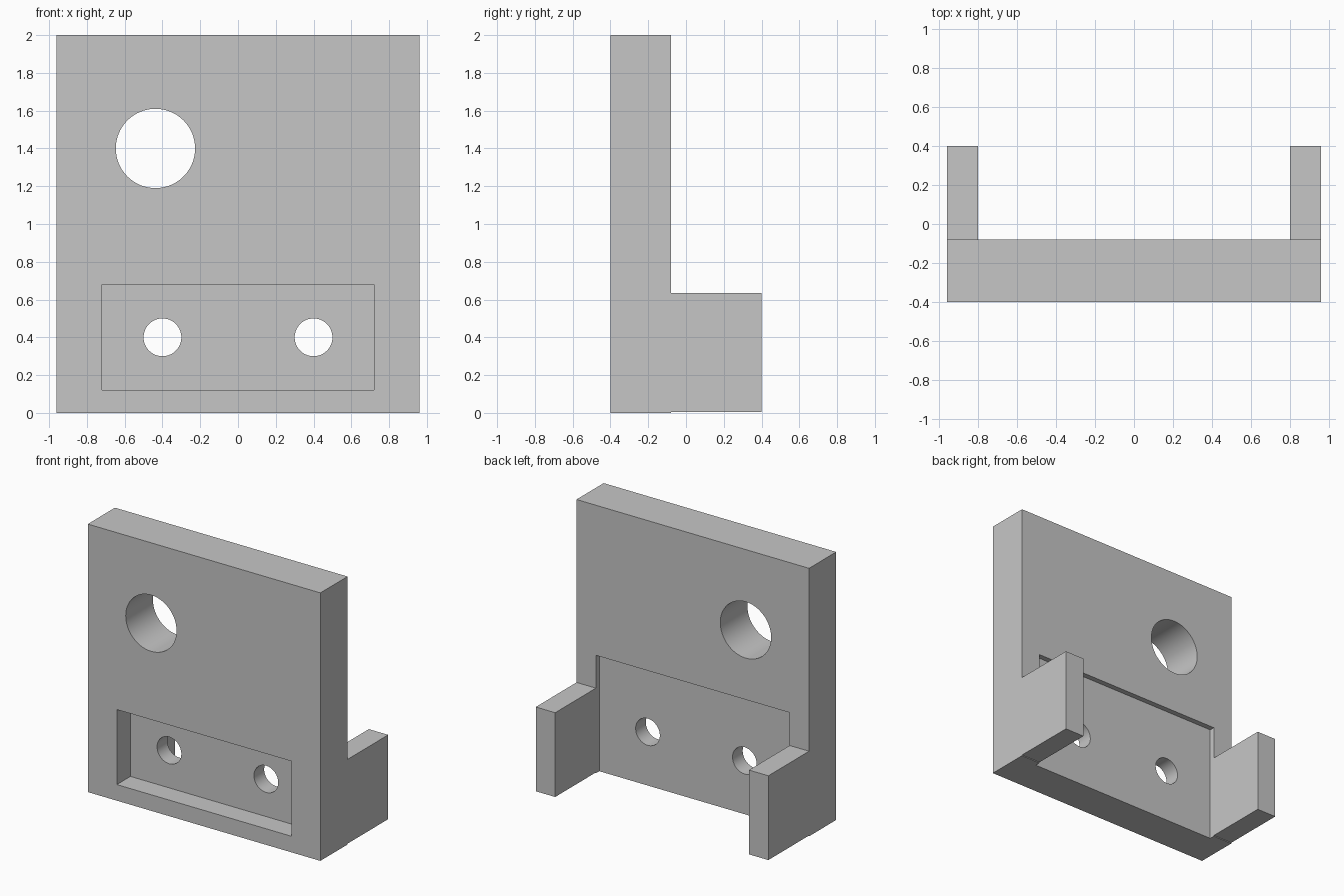
import bpy
import math

cube = bpy.data.objects.get("Cube")
if cube:
    bpy.data.objects.remove(cube, do_unlink=True)

grey = bpy.data.materials.new("light grey")
grey.use_nodes = True
colour = (0.565, 0.565, 0.565, 1)
grey.diffuse_color = colour
grey.node_tree.nodes["Principled BSDF"].inputs["Base Color"].default_value = colour


def box(name, low, high):
    """Box between two opposite corners."""
    centre = [(a + b) / 2 for a, b in zip(low, high)]
    bpy.ops.mesh.primitive_cube_add(size=1, location=centre)
    ob = bpy.context.object
    ob.name = name
    ob.scale = [b - a for a, b in zip(low, high)]
    bpy.ops.object.transform_apply(location=True, rotation=False, scale=True)
    ob.data.materials.append(grey)
    return ob


def drill(name, x, z, radius):
    """Cylinder along y for a through hole."""
    bpy.ops.mesh.primitive_cylinder_add(
        vertices=64, radius=radius, depth=2,
        location=(x, 0, z), rotation=(math.pi / 2, 0, 0))
    ob = bpy.context.object
    ob.name = name
    ob.data.materials.append(grey)
    return ob


def combine(target, tool, operation):
    """Apply a boolean and discard the tool."""
    tool.hide_render = True
    mod = target.modifiers.new("boolean", "BOOLEAN")
    mod.operation = operation
    mod.solver = "EXACT"
    mod.object = tool
    bpy.context.view_layer.objects.active = target
    bpy.ops.object.modifier_apply(modifier=mod.name)
    bpy.data.objects.remove(tool, do_unlink=True)


# Upright plate
plate = box("mounting_plate", (-0.96, -0.4, 0), (0.96, -0.08, 2))

# Front pocket and shallow back recess open at the bottom
combine(plate, box("front_pocket", (-0.72, -0.6, 0.12), (0.72, -0.24, 0.68)), "DIFFERENCE")
combine(plate, box("back_recess", (-0.8, -0.12, -0.2), (0.8, 0.1, 0.88)), "DIFFERENCE")

# Large cable hole and two screw holes
for name, x, z, r in (("large_hole", -0.437, 1.4, 0.21),
                      ("right_screw_hole", -0.4, 0.4, 0.1),
                      ("left_screw_hole", 0.4, 0.4, 0.1)):
    combine(plate, drill(name, x, z, r), "DIFFERENCE")

# Side arms reaching backwards
for name, x in (("right_arm", -0.96), ("left_arm", 0.8)):
    combine(plate, box(name, (x, -0.08, 0.006), (x + 0.16, 0.4, 0.635)), "UNION")

# Smooth hole walls, sharp edges elsewhere
bpy.ops.object.select_all(action="DESELECT")
plate.select_set(True)
bpy.context.view_layer.objects.active = plate
bpy.ops.object.shade_smooth_by_angle(angle=math.radians(30))
